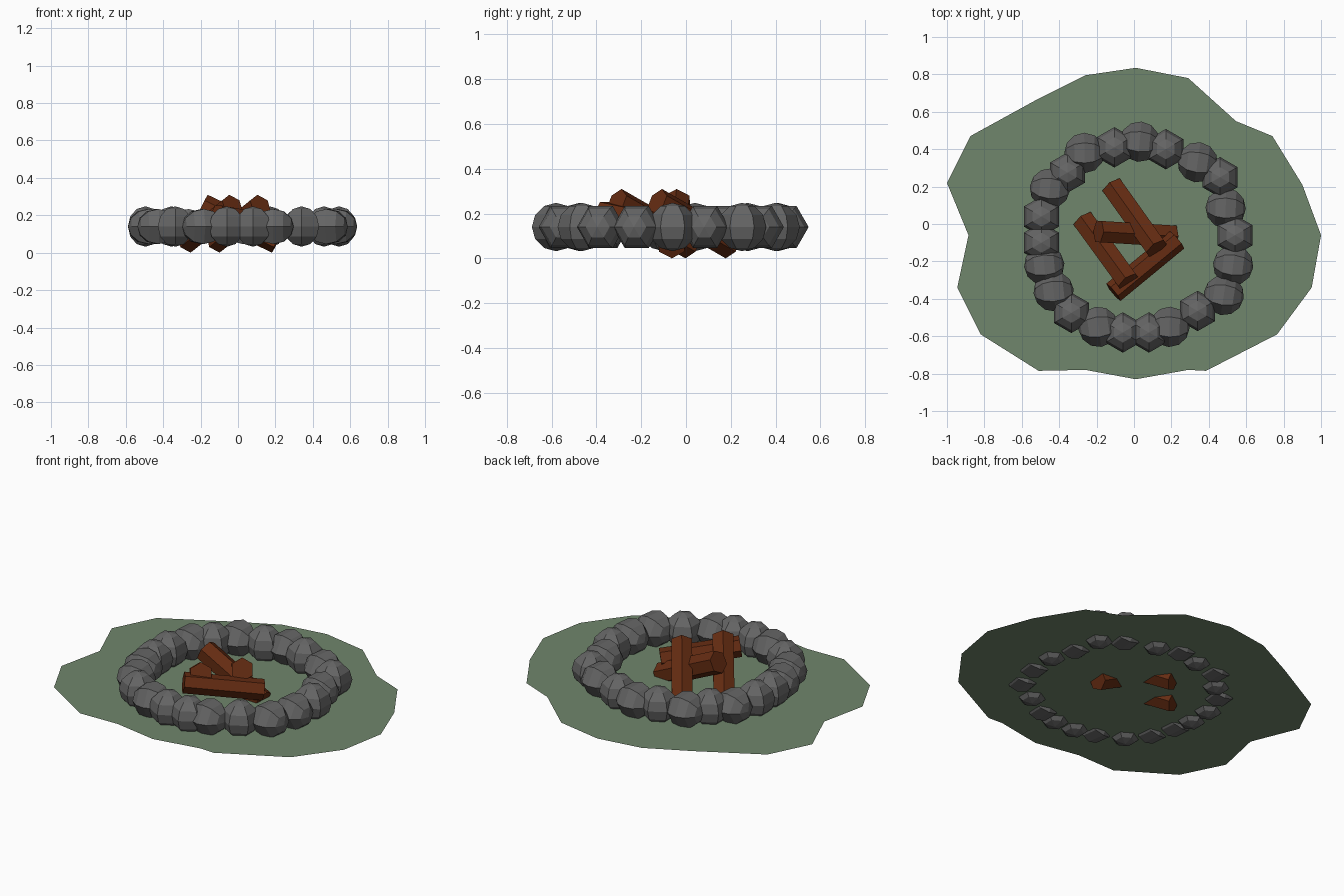
import bpy, bmesh, math, random
from mathutils import Vector, Matrix

if "Cube" in bpy.data.objects:
    bpy.data.objects.remove(bpy.data.objects["Cube"])

random.seed(4)


def material(name, color):
    m = bpy.data.materials.new(name)
    m.diffuse_color = (*color, 1)
    m.use_nodes = True
    m.node_tree.nodes["Principled BSDF"].inputs["Base Color"].default_value = m.diffuse_color
    return m


def add_object(name, bm, mat):
    mesh = bpy.data.meshes.new(name)
    bm.to_mesh(mesh)
    bm.free()
    mesh.materials.append(mat)
    ob = bpy.data.objects.new(name, mesh)
    bpy.context.collection.objects.link(ob)
    return ob


GRASS = material("grass", (0.16, 0.24, 0.15))
STONE = material("stone", (0.13, 0.13, 0.13))
WOOD = material("wood", (0.13, 0.025, 0.006))

# Flat irregular patch of grass
outline = [(0.01, 0.835), (0.29, 0.78), (0.545, 0.55), (0.74, 0.47), (0.90, 0.21),
           (1.0, -0.06), (0.95, -0.34), (0.765, -0.59), (0.385, -0.785), (0.29, -0.78),
           (0.01, -0.83), (-0.26, -0.78), (-0.51, -0.785), (-0.82, -0.59), (-0.945, -0.34),
           (-0.885, -0.06), (-1.0, 0.22), (-0.875, 0.47), (-0.52, 0.665), (-0.26, 0.795)]
bm = bmesh.new()
bm.faces.new([bm.verts.new((x, y, 0.067)) for x, y in reversed(outline)])
bmesh.ops.reverse_faces(bm, faces=bm.faces[:])
bm.normal_update()
if bm.faces[:][0].normal.z < 0:
    bmesh.ops.reverse_faces(bm, faces=bm.faces[:])
add_object("ground_patch", bm, GRASS)


# Ring of low-poly stones: upright ones, and ones lying with the pole along x
def stone(name, x, y, lying):
    bm = bmesh.new()
    bmesh.ops.create_uvsphere(bm, u_segments=6, v_segments=6, radius=0.108)
    turn = Matrix.Rotation(math.radians(90), 4, 'Y') if lying else Matrix()
    if lying:
        turn = Matrix.Rotation(math.radians(random.uniform(-10, 10)), 4, 'Z') @ turn
    bm.transform(Matrix.Translation((x, y, 0.14)) @ turn)
    add_object(name, bm, STONE)


upright = [(0.17, 0.40), (0.46, 0.25), (0.54, -0.06), (0.34, -0.465), (0.08, -0.58),
           (-0.06, -0.58), (-0.335, -0.475), (-0.495, -0.10), (-0.495, 0.04),
           (-0.355, 0.275), (-0.105, 0.41)]
lying = [(0.03, 0.44), (0.34, 0.33), (0.49, 0.085), (0.53, -0.22), (0.48, -0.38),
         (0.19, -0.55), (-0.19, -0.55), (-0.43, -0.36), (-0.48, -0.22),
         (-0.45, 0.19), (-0.265, 0.38)]
for i, (x, y) in enumerate(upright):
    stone(f"upright_stone_{i + 1}", x, y, False)
for i, (x, y) in enumerate(lying):
    stone(f"lying_stone_{i + 1}", x, y, True)


# Six-sided logs: three leaning together, one lying across the front
def log(name, a, b, roll=0, r=0.066):
    a, b = Vector(a), Vector(b)
    bm = bmesh.new()
    bmesh.ops.create_cone(bm, cap_ends=True, segments=6, radius1=r, radius2=r,
                          depth=(b - a).length)
    rot = (b - a).to_track_quat('Z', 'Y').to_matrix().to_4x4()
    bm.transform(Matrix.Translation((a + b) / 2) @ rot @ Matrix.Rotation(math.radians(roll), 4, 'Z'))
    add_object(name, bm, WOOD)


log("leaning_log_back", (-0.115, 0.20, 0.06), (0.12, -0.13, 0.25))
log("leaning_log_left", (-0.27, 0.02, 0.06), (-0.03, -0.31, 0.25))
log("leaning_log_right", (0.21, -0.065, 0.06), (-0.19, -0.04, 0.25))
log("front_log", (-0.11, -0.365, 0.2), (0.23, -0.085, 0.14), roll=30, r=0.06)
